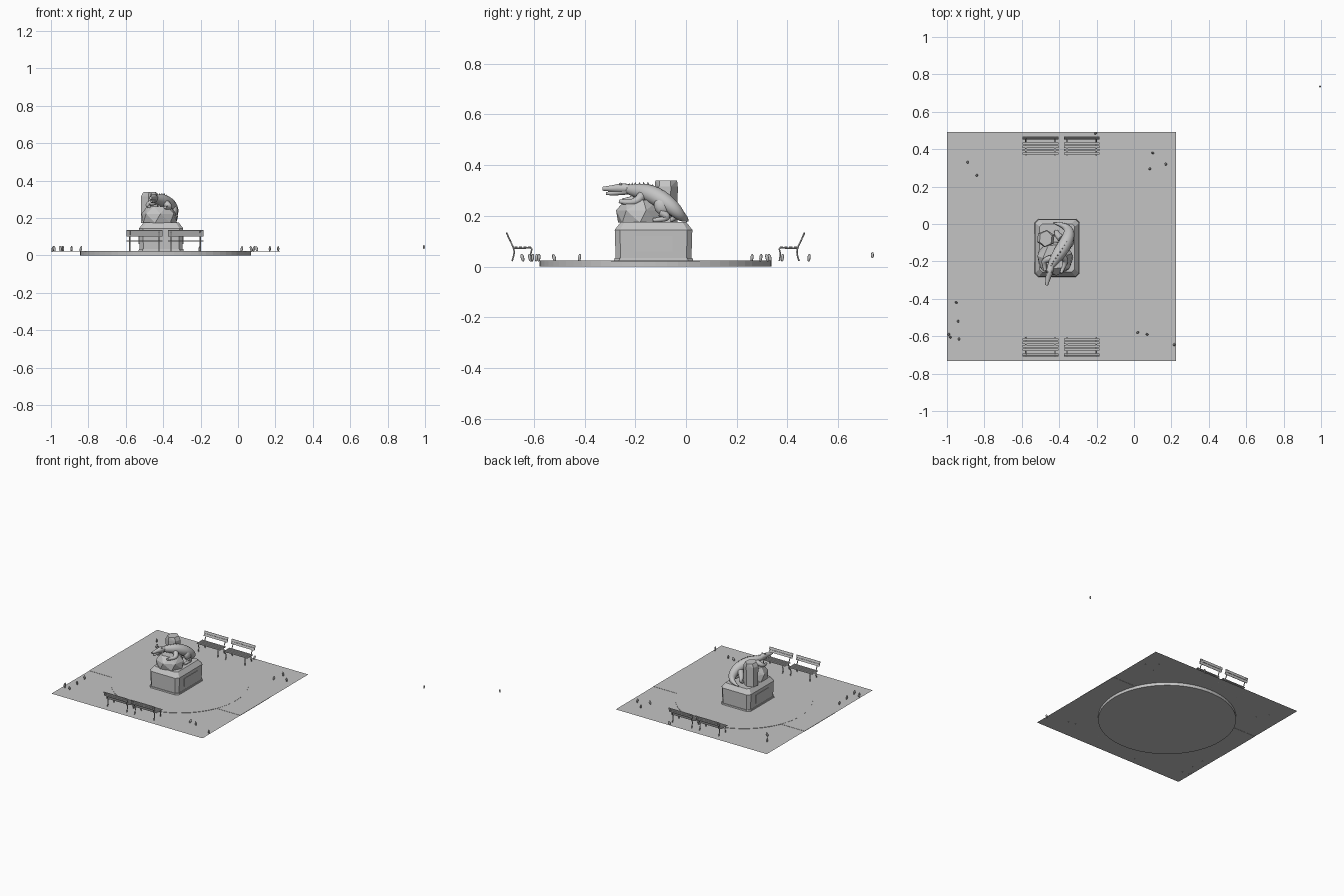
import bpy, bmesh, math
from mathutils import Vector, Matrix

cube = bpy.data.objects.get("Cube")
if cube:
    bpy.data.objects.remove(cube)

stone = bpy.data.materials.new("stone_grey")
stone.use_nodes = True
GREY = (0.55, 0.55, 0.55, 1)
stone.diffuse_color = GREY
stone.node_tree.nodes["Principled BSDF"].inputs["Base Color"].default_value = GREY

CX, CY = -0.387, -0.12   # middle of the plaza
GROUND = 0.022


def add(name, mesh, smooth=False):
    mesh.materials.clear()
    mesh.materials.append(stone)
    for p in mesh.polygons:
        p.use_smooth = smooth
    ob = bpy.data.objects.new(name, mesh)
    bpy.context.collection.objects.link(ob)
    return ob


def finish(name, bm, smooth=False):
    mesh = bpy.data.meshes.new(name)
    bm.to_mesh(mesh)
    bm.free()
    return add(name, mesh, smooth)


def box(name, centre, size, tilt=0):
    bm = bmesh.new()
    m = Matrix.Translation(centre) @ Matrix.Rotation(tilt, 4, 'X') @ Matrix.Diagonal((*size, 1))
    bmesh.ops.create_cube(bm, size=1, matrix=m)
    return finish(name, bm)


def hull(name, points):
    bm = bmesh.new()
    for p in points:
        bm.verts.new(p)
    bmesh.ops.convex_hull(bm, input=bm.verts)
    bmesh.ops.dissolve_limit(bm, angle_limit=0.02, verts=bm.verts, edges=bm.edges)
    bmesh.ops.recalc_face_normals(bm, faces=bm.faces)
    return finish(name, bm)


def ring(x, y, z, rx, ry, n, turn=0):
    return [(x + rx * math.cos(turn + i * math.tau / n),
             y + ry * math.sin(turn + i * math.tau / n), z) for i in range(n)]


def chamfered(x, y, z, hx, hy, c):
    return [(x + sx * a, y + sy * b, z) for sx in (-1, 1) for sy in (-1, 1)
            for a, b in ((hx, hy - c), (hx - c, hy))]


def ball(name, centre, radii, turn=(0, 0, 0), seg=14):
    bm = bmesh.new()
    bmesh.ops.create_uvsphere(bm, u_segments=seg, v_segments=seg // 2 + 2, radius=1)
    ob = finish(name, bm, True)
    ob.location, ob.scale, ob.rotation_euler = centre, radii, turn
    return ob


def tube(name, pts, sides=3):
    # tapered limb along a smooth path of (x, y, z, radius)
    cu = bpy.data.curves.new(name, 'CURVE')
    cu.dimensions = '3D'
    cu.bevel_depth, cu.bevel_resolution, cu.use_fill_caps = 1, sides, True
    sp = cu.splines.new('NURBS')
    sp.points.add(len(pts) - 1)
    for p, (x, y, z, r) in zip(sp.points, pts):
        p.co, p.radius = (x, y, z, 1), r
    sp.order_u, sp.use_endpoint_u, sp.resolution_u = 3, True, 6
    tmp = bpy.data.objects.new(name, cu)
    bpy.context.collection.objects.link(tmp)
    deps = bpy.context.evaluated_depsgraph_get()
    mesh = bpy.data.meshes.new_from_object(tmp.evaluated_get(deps))
    bpy.data.objects.remove(tmp)
    return add(name, mesh, True)


# plaza: flat square, round slab, two paths
bm = bmesh.new()
bmesh.ops.create_grid(bm, x_segments=1, y_segments=1, size=0.6125,
                      matrix=Matrix.Translation((-0.3875, CY, GROUND)))
finish("ground", bm)
hull("round_slab", ring(CX, CY, 0, 0.457, 0.457, 64) + ring(CX, CY, 0.0245, 0.457, 0.457, 64))
for side, x0, x1 in (("right", -1, -0.8), ("left", 0.02, 0.225)):
    box(f"path_{side}", ((x0 + x1) / 2, CY, GROUND), (x1 - x0, 0.35, 0.003))

# pedestal
PX, PY = -0.411, -0.128
hull("pedestal_skirt", chamfered(PX, PY, 0.02, 0.121, 0.156, 0.02)
     + chamfered(PX, PY, 0.034, 0.119, 0.154, 0.02))
hull("pedestal", chamfered(PX, PY, 0.02, 0.114, 0.149, 0.02)
     + chamfered(PX, PY, 0.145, 0.118, 0.153, 0.02)
     + chamfered(PX, PY, 0.176, 0.094, 0.129, 0.015))
for s in (-1, 1):
    box("pedestal_plaque", (PX + s * 0.117, PY, 0.09), (0.006, 0.15, 0.06))

# faceted rock and the pillar behind it
hull("rock", ring(-0.422, -0.182, 0.174, 0.095, 0.088, 7)
     + ring(-0.422, -0.184, 0.222, 0.095, 0.092, 7, 0.3)
     + ring(-0.422, -0.175, 0.262, 0.065, 0.072, 6, 0.1))
hull("pillar", ring(-0.472, -0.078, 0.174, 0.05, 0.045, 6, 0.4)
     + ring(-0.472, -0.078, 0.315, 0.051, 0.046, 6, 0.4)
     + ring(-0.472, -0.078, 0.34, 0.036, 0.043, 6, 0.4))

# reptile body and tail
spine = [(-0.45, -0.235, 0.306, 0.016), (-0.43, -0.2, 0.3, 0.027),
         (-0.395, -0.15, 0.292, 0.036), (-0.36, -0.095, 0.265, 0.036),
         (-0.345, -0.05, 0.23, 0.03), (-0.355, -0.022, 0.2, 0.021),
         (-0.39, -0.002, 0.188, 0.012), (-0.43, 0.006, 0.181, 0.004)]
tube("body_and_tail", spine, 5)

# head with open jaws
tube("upper_jaw", [(-0.443, -0.225, 0.308, 0.017), (-0.45, -0.25, 0.31, 0.021),
                   (-0.458, -0.285, 0.308, 0.014), (-0.468, -0.328, 0.307, 0.008)])
tube("lower_jaw", [(-0.446, -0.23, 0.3, 0.016), (-0.456, -0.275, 0.29, 0.012),
                   (-0.464, -0.315, 0.288, 0.006)])
for s in (-1, 1):
    ball("eye", (-0.451 + s * 0.013, -0.257, 0.326), (0.005, 0.006, 0.005), seg=8)

# back ridge scales
for a, b in zip(spine[:5], spine[1:6]):
    for t in (0, 0.33, 0.66):
        v = Vector(a).lerp(Vector(b), t)
        bm = bmesh.new()
        bmesh.ops.create_cone(bm, segments=4, radius1=0.006, radius2=0, depth=0.013, cap_ends=True,
                              matrix=Matrix.Translation((v[0], v[1], v[2] + v[3] * 1.0)))
        finish("ridge_scale", bm)

# legs
tube("left_foreleg", [(-0.395, -0.17, 0.285, 0.02), (-0.362, -0.185, 0.262, 0.017),
                      (-0.375, -0.225, 0.25, 0.012), (-0.39, -0.262, 0.258, 0.008)])
tube("right_foreleg", [(-0.44, -0.185, 0.29, 0.02), (-0.482, -0.19, 0.275, 0.015),
                       (-0.48, -0.225, 0.262, 0.011), (-0.475, -0.25, 0.262, 0.008)])
ball("left_thigh", (-0.343, -0.095, 0.238), (0.022, 0.03, 0.036), (0.4, 0, 0))
tube("left_hind_leg", [(-0.34, -0.1, 0.215, 0.018), (-0.335, -0.068, 0.198, 0.014),
                       (-0.34, -0.09, 0.186, 0.011), (-0.345, -0.13, 0.183, 0.008)])
tube("right_hind_leg", [(-0.385, -0.08, 0.25, 0.022), (-0.41, -0.06, 0.22, 0.017),
                        (-0.415, -0.035, 0.195, 0.012), (-0.42, -0.06, 0.184, 0.009)])


# benches facing the middle; d is the distance from the plaza's centre line
def bench(x, s):
    for i in range(4):
        box("seat_slat", (x, CY + s * (0.497 + i * 0.018), 0.077), (0.19, 0.012, 0.005))
    for z, d in ((0.126, 0.583), (0.109, 0.577)):
        box("backrest_slat", (x, CY + s * d, z), (0.19, 0.005, 0.0165), -s * 0.33)
    for dx in (-0.078, 0.078):
        for name, path in (
                ("back_leg", ((0.588, 0.134), (0.575, 0.105), (0.56, 0.075), (0.556, 0.05), (0.566, GROUND))),
                ("front_leg", ((0.56, 0.073), (0.51, 0.073), (0.485, 0.075), (0.494, 0.05), (0.488, GROUND)))):
            tube(name, [(x + dx, CY + s * d, z, 0.0035) for d, z in path], 1)


for s in (-1, 1):
    for x in (-0.5, -0.28):
        bench(x, s)

# small birds scattered about
birds = [(-0.89, 0.33), (-0.84, 0.26), (0.1, 0.38), (0.17, 0.32), (0.085, 0.295),
         (-0.95, -0.42), (-0.94, -0.52), (-0.99, -0.59), (-0.982, -0.605),
         (-0.935, -0.615), (0.02, -0.58), (0.07, -0.59), (0.215, -0.645), (-0.205, 0.485)]
for i, (x, y) in enumerate(birds):
    ball("bird", (x, y, 0.035), (0.006, 0.007, 0.016), (0.25, 0, i * 2.1), 10)
ball("far_bird", (0.994, 0.735, 0.045), (0.005, 0.006, 0.012), (0, 0, 0), 10)
